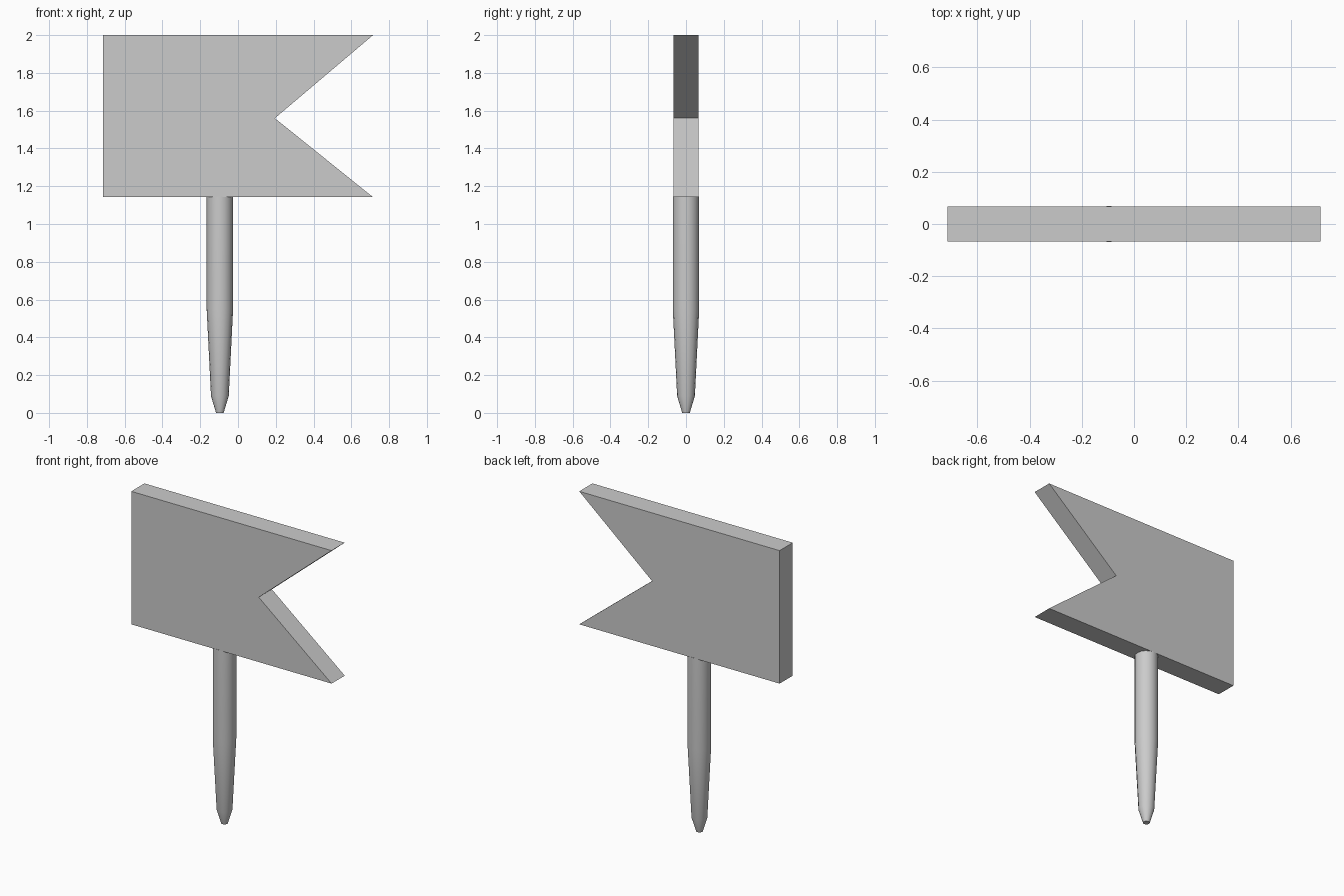
import bpy, bmesh
from math import cos, sin, pi, radians

if "Cube" in bpy.data.objects:
    bpy.data.objects.remove(bpy.data.objects["Cube"])


def make_object(name, bm):
    bmesh.ops.recalc_face_normals(bm, faces=bm.faces)
    mesh = bpy.data.meshes.new(name)
    bm.to_mesh(mesh)
    bm.free()
    obj = bpy.data.objects.new(name, mesh)
    bpy.context.collection.objects.link(obj)
    return obj


# Swallow-tailed flag board: outline extruded through its thickness
outline = [(-0.715, 1.142), (0.715, 1.142), (0.195, 1.56), (0.715, 2.0), (-0.715, 2.0)]
half = 0.067
bm = bmesh.new()
face = bm.faces.new([bm.verts.new((x, -half, z)) for x, z in outline])
ext = bmesh.ops.extrude_face_region(bm, geom=[face])
bmesh.ops.translate(bm, vec=(0, 2 * half, 0),
                    verts=[v for v in ext["geom"] if isinstance(v, bmesh.types.BMVert)])
make_object("flag_board", bm)

# Tapered stake: stacked rings of (radius, height), capped at both ends
profile = [(0.02, 0.0), (0.047, 0.09), (0.07, 0.55), (0.07, 1.145)]
sides, cx = 16, -0.096
bm = bmesh.new()
rings = [[bm.verts.new((cx + r * cos(2 * pi * i / sides), r * sin(2 * pi * i / sides), z))
          for i in range(sides)] for r, z in profile]
for a, b in zip(rings, rings[1:]):
    for i in range(sides):
        j = (i + 1) % sides
        bm.faces.new((a[i], a[j], b[j], b[i]))
bm.faces.new(rings[0])
bm.faces.new(rings[-1])
stake = make_object("stake", bm)

bpy.ops.object.select_all(action='DESELECT')
stake.select_set(True)
bpy.context.view_layer.objects.active = stake
bpy.ops.object.shade_smooth_by_angle(angle=radians(30))
